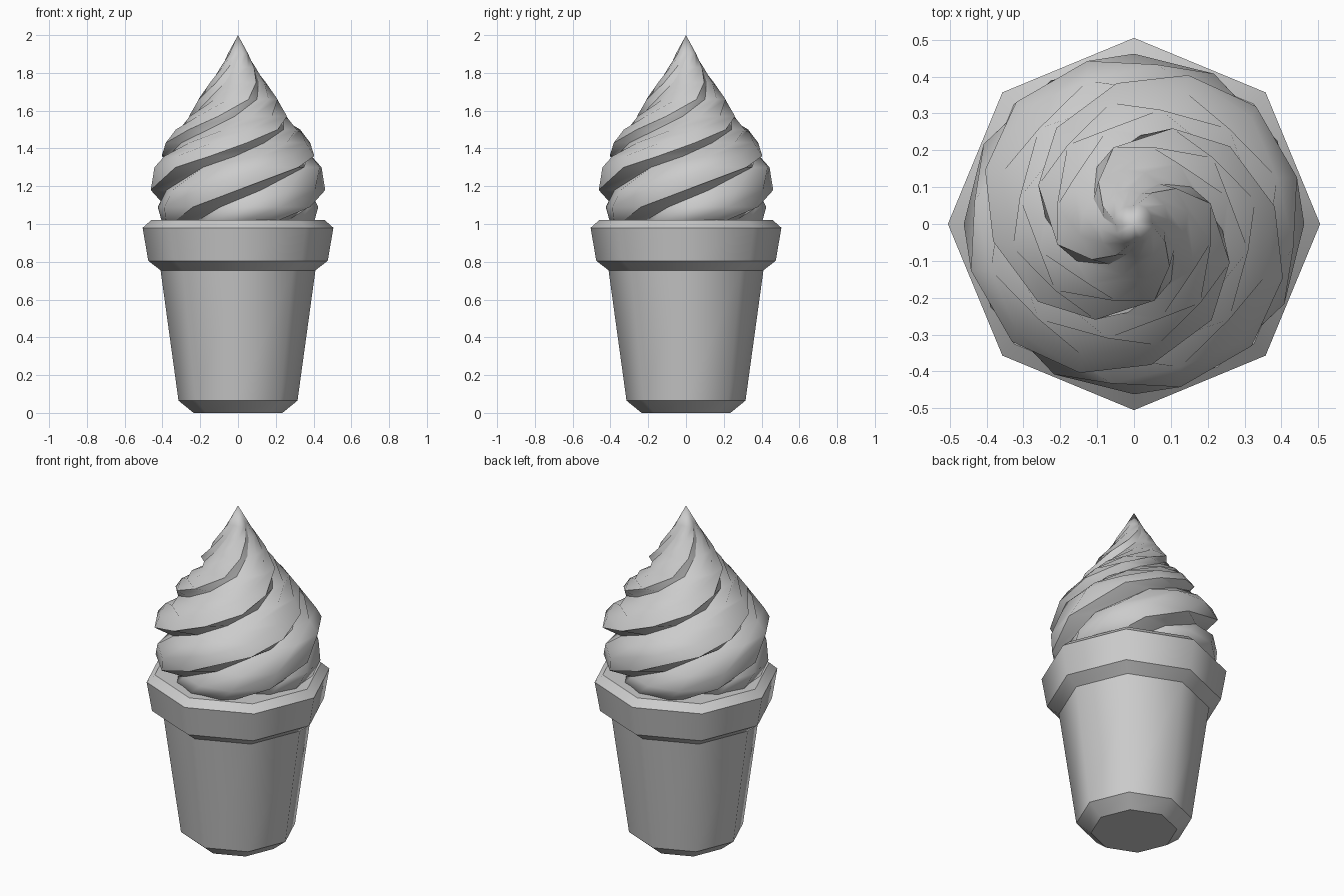
import bpy, bmesh
from math import cos, sin, radians

cube = bpy.data.objects.get("Cube")
if cube:
    bpy.data.objects.remove(cube, do_unlink=True)

# One plain grey for everything
grey = bpy.data.materials.new("plain_grey")
grey.use_nodes = True
colour = (0.6, 0.6, 0.6, 1)
grey.diffuse_color = colour
grey.node_tree.nodes["Principled BSDF"].inputs["Base Color"].default_value = colour


def polar(r, degrees, z):
    a = radians(degrees)
    return (r * cos(a), r * sin(a), z)


def skin(bm, rings):
    """Bridge equal closed rings of vertices with quads."""
    for low, high in zip(rings, rings[1:]):
        n = len(low)
        for i in range(n):
            j = (i + 1) % n
            bm.faces.new((low[i], low[j], high[j], high[i]))


def crease(bm, a, b):
    edge = bm.edges.get((a, b))
    if edge:
        edge.smooth = False


def finish(bm, name):
    bmesh.ops.recalc_face_normals(bm, faces=bm.faces)
    for face in bm.faces:
        face.smooth = True
    mesh = bpy.data.meshes.new(name)
    bm.to_mesh(mesh)
    bm.free()
    mesh.materials.append(grey)
    obj = bpy.data.objects.new(name, mesh)
    bpy.context.collection.objects.link(obj)
    return obj


# Wafer cup: eight-sided profile (radius, height), creased at each ring
SIDES = 8
cup_profile = [(0.235, 0), (0.315, 0.065), (0.41, 0.755),
               (0.475, 0.805), (0.505, 0.98), (0.46, 1.02)]
bm = bmesh.new()
rings = [[bm.verts.new(polar(r, i * 360 / SIDES, z)) for i in range(SIDES)]
         for r, z in cup_profile]
skin(bm, rings)
bm.faces.new(rings[0])
bm.faces.new(rings[-1])
for ring in rings:
    for i in range(SIDES):
        crease(bm, ring[i - 1], ring[i])
finish(bm, "wafer_cup")

# Soft swirl: four twisted ribbons with an undercut lower lip
# levels: height, angle of the lip, radius of the lip
levels = [(0.98, -252, 0.40), (1.09, -212, 0.45), (1.18, -180, 0.462),
          (1.30, -136, 0.46), (1.36, -110, 0.43), (1.43, -83, 0.385),
          (1.50, -51, 0.335), (1.57, -22, 0.28), (1.66, 15, 0.215),
          (1.75, 40, 0.15), (1.83, 60, 0.098), (1.90, 80, 0.055)]
# one ribbon across: angle from the lip, share of the radius
ribbon = [(-72, 0.86), (-52, 0.95), (-28, 1.0), (0, 1.0)]
LOBES = 4
bm = bmesh.new()
rings = []
for z, twist, radius in levels:
    rings.append([bm.verts.new(polar(radius * share, twist + step + lobe * 360 / LOBES, z))
                  for lobe in range(LOBES) for step, share in ribbon])
skin(bm, rings)
bm.faces.new(rings[0])
tip = bm.verts.new((0, 0, 2))
top = rings[-1]
for i in range(len(top)):
    bm.faces.new((top[i - 1], top[i], tip))

# Keep the groove and the lip of each ribbon sharp
for low, high in zip(rings, rings[1:]):
    for i in range(len(low)):
        if i % len(ribbon) in (0, len(ribbon) - 1):
            crease(bm, low[i], high[i])
finish(bm, "ice_cream_swirl")
